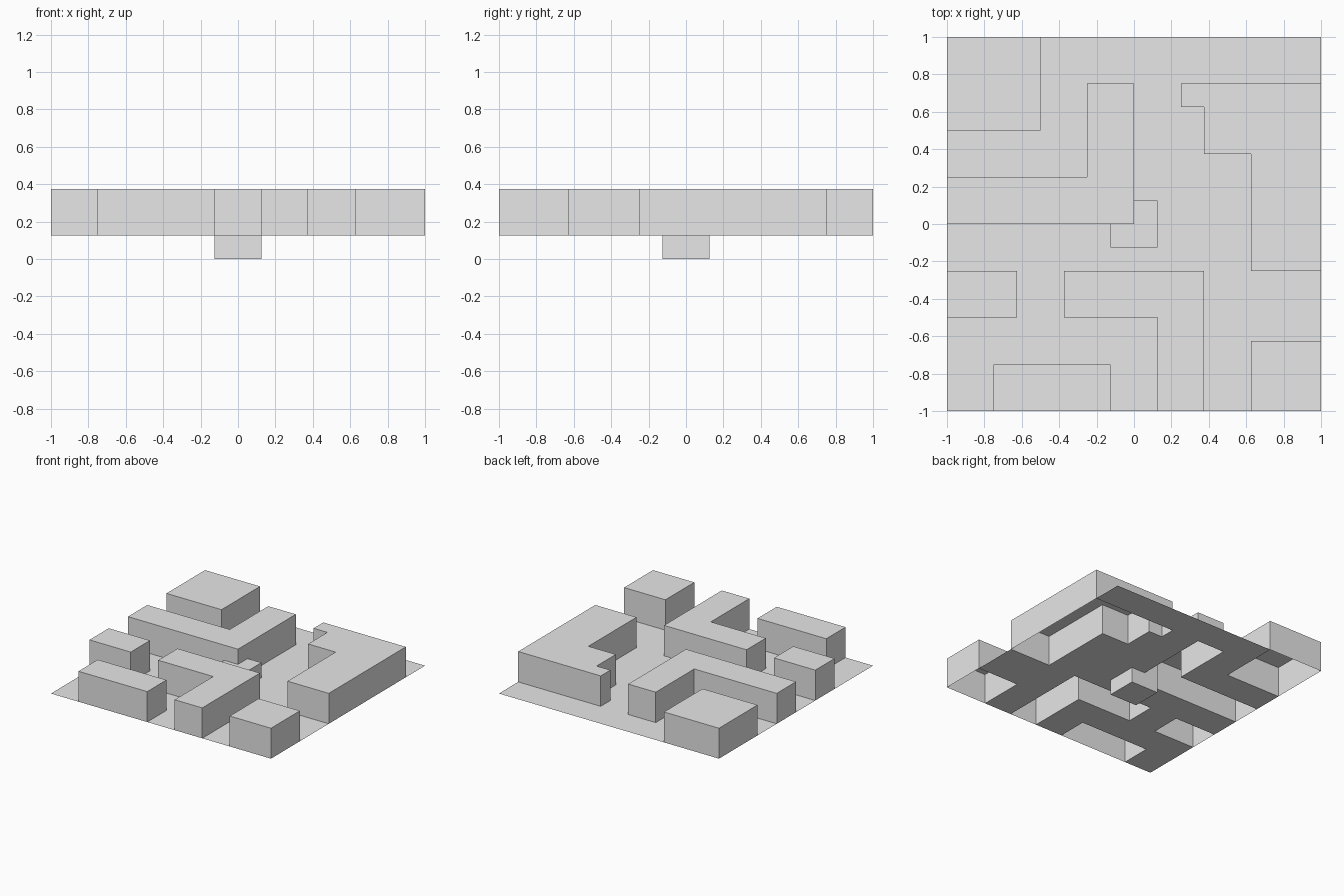
import bpy, bmesh
from mathutils import Vector

if "Cube" in bpy.data.objects:
    bpy.data.objects.remove(bpy.data.objects["Cube"])

FLOOR, ROOF, CELL = 0.125, 0.375, 0.125

gray = bpy.data.materials.new("plain_gray")
gray.diffuse_color = (0.8, 0.8, 0.8, 1)
gray.use_nodes = True
gray.node_tree.nodes["Principled BSDF"].inputs["Base Color"].default_value = gray.diffuse_color


def finish(name, bm):
    mesh = bpy.data.meshes.new(name)
    bm.to_mesh(mesh)
    bm.free()
    mesh.materials.append(gray)
    obj = bpy.data.objects.new(name, mesh)
    bpy.context.collection.objects.link(obj)
    return obj


def rect(x0, y0, x1, y1):
    return [(x0, y0), (x1, y0), (x1, y1), (x0, y1)]


def inside(x, y, outline):
    hit = False
    for (ax, ay), (bx, by) in zip(outline, outline[1:] + outline[:1]):
        if (ay > y) != (by > y) and x < ax + (y - ay) * (bx - ax) / (by - ay):
            hit = not hit
    return hit


# Plan outlines of the raised blocks, counter-clockwise
blocks = {
    "back_corner_block": rect(-1, 0.5, -0.5, 1),
    "left_block": rect(-1, -0.5, -0.625, -0.25),
    "front_block": rect(-0.75, -1, -0.125, -0.75),
    "front_corner_block": rect(0.625, -1, 1, -0.625),
    "left_bent_block": [(-1, 0), (0, 0), (0, 0.75), (-0.25, 0.75),
                        (-0.25, 0.25), (-1, 0.25)],
    "front_bent_block": [(0.125, -1), (0.375, -1), (0.375, -0.25),
                         (-0.375, -0.25), (-0.375, -0.5), (0.125, -0.5)],
    "right_stepped_block": [(0.625, -0.25), (1, -0.25), (1, 0.75), (0.25, 0.75),
                            (0.25, 0.625), (0.375, 0.625), (0.375, 0.375),
                            (0.625, 0.375)],
}

# Blocks: walls and roof, hollow and open underneath
for name, outline in blocks.items():
    bm = bmesh.new()
    low = [bm.verts.new((x, y, FLOOR)) for x, y in outline]
    top = [bm.verts.new((x, y, ROOF)) for x, y in outline]
    n = len(outline)
    for i in range(n):
        j = (i + 1) % n
        bm.faces.new((low[i], low[j], top[j], top[i]))
    bm.faces.new(top)
    finish(name, bm)

# Floor: thin sheet with openings below the blocks
bm = bmesh.new()
bmesh.ops.create_grid(bm, x_segments=16, y_segments=16, size=1)
bmesh.ops.translate(bm, verts=bm.verts, vec=Vector((0, 0, FLOOR)))
covered = [f for f in bm.faces
           if any(inside(*f.calc_center_median().xy, o) for o in blocks.values())]
bmesh.ops.delete(bm, geom=covered, context='FACES')
finish("floor", bm)

# Centre cube, passing through the floor
bm = bmesh.new()
bmesh.ops.create_cube(bm, size=2 * CELL)
bmesh.ops.translate(bm, verts=bm.verts, vec=Vector((0, 0, CELL)))
finish("centre_cube", bm)
